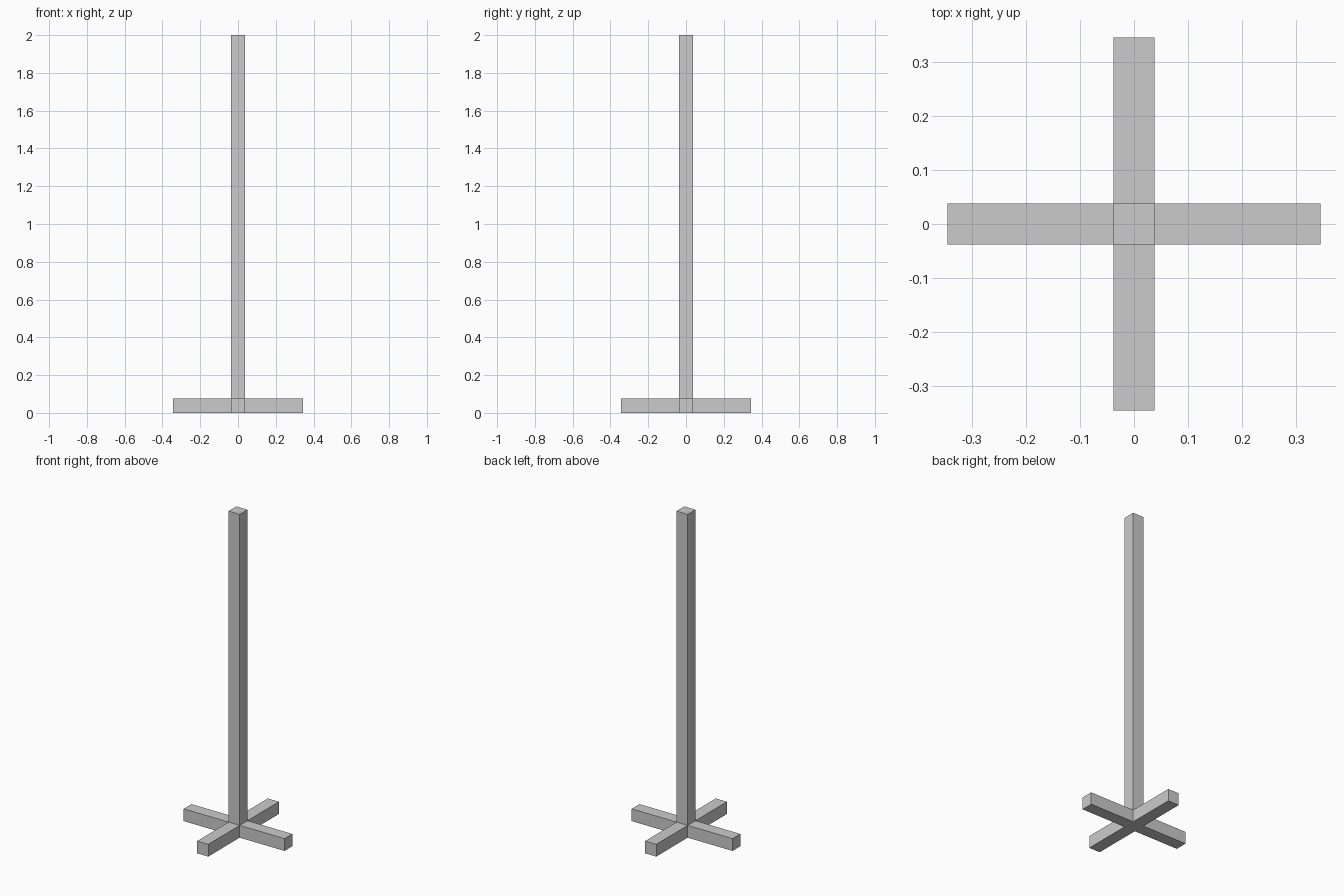
import bpy, bmesh
from mathutils import Matrix, Vector

if "Cube" in bpy.data.objects:
    bpy.data.objects.remove(bpy.data.objects["Cube"])

W = 0.076      # beam thickness
REACH = 0.345  # foot length from the centre
HEIGHT = 2.0

bm = bmesh.new()

# central hub block resting on the ground
bmesh.ops.create_cube(bm, size=W, matrix=Matrix.Translation((0, 0, W / 2)))
bm.normal_update()

# pull four feet and the upright out of the hub, leaving no inner faces
for face in [f for f in bm.faces if f.normal.z > -0.5]:
    n = face.normal.copy()
    length = HEIGHT - W if n.z > 0.5 else REACH - W / 2
    tip = bmesh.ops.extrude_discrete_faces(bm, faces=[face])["faces"][0]
    bmesh.ops.translate(bm, verts=tip.verts[:], vec=Vector(n) * length)

# merge the flat underside into one cross-shaped face
bm.normal_update()
bmesh.ops.dissolve_faces(bm, faces=[f for f in bm.faces if f.normal.z < -0.5])
bmesh.ops.recalc_face_normals(bm, faces=bm.faces[:])

mesh = bpy.data.meshes.new("post_with_cross_base")
bm.to_mesh(mesh)
bm.free()
obj = bpy.data.objects.new("post_with_cross_base", mesh)
bpy.context.collection.objects.link(obj)
